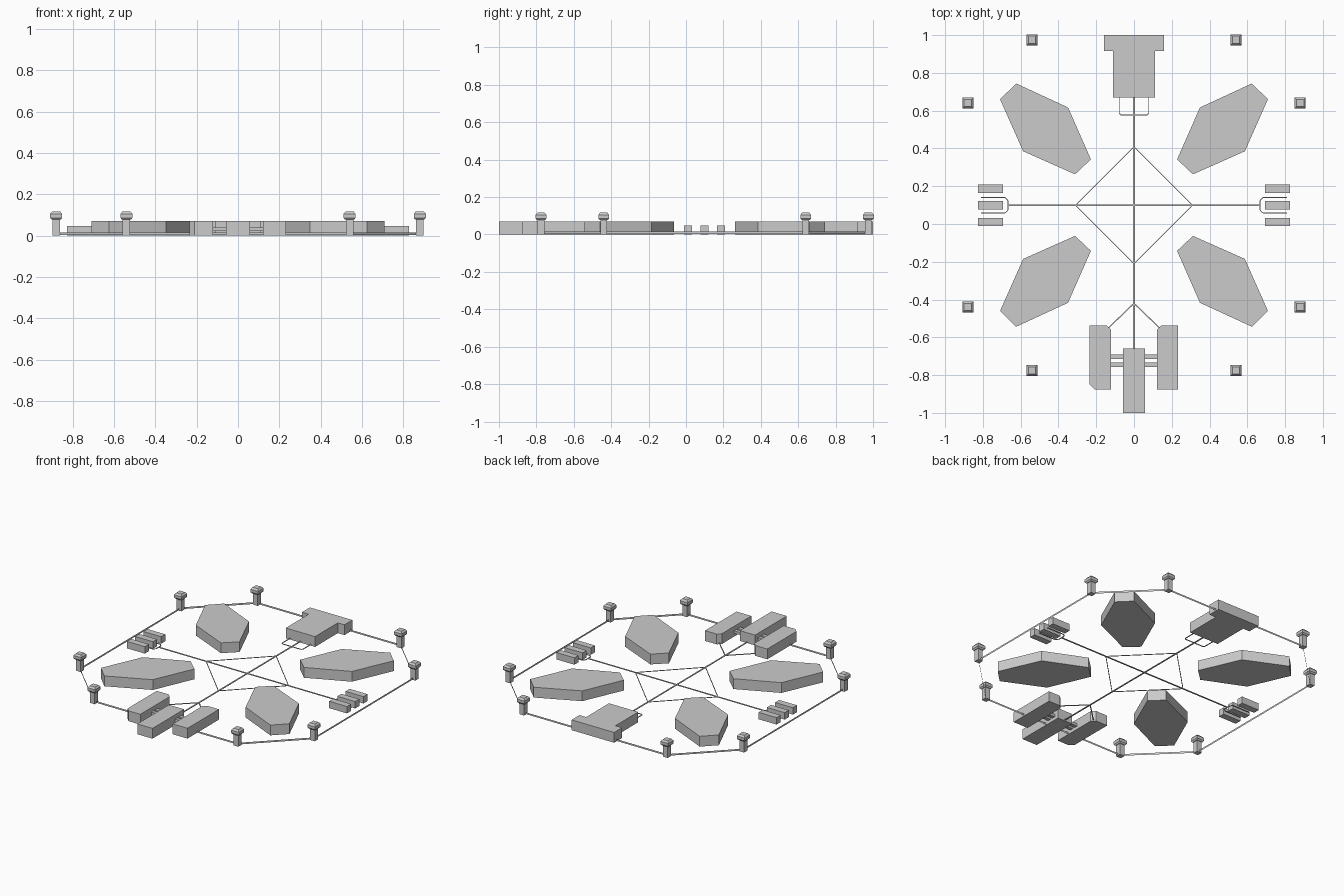
import bpy, bmesh
from mathutils import Vector

if "Cube" in bpy.data.objects:
    bpy.data.objects.remove(bpy.data.objects["Cube"])

CY = 0.1     # symmetry line of the arena floor
TOP = 0.07   # height of the large blocks


def finish(bm, name, fix=True):
    if fix:
        bmesh.ops.recalc_face_normals(bm, faces=bm.faces)
    me = bpy.data.meshes.new(name)
    bm.to_mesh(me)
    bm.free()
    ob = bpy.data.objects.new(name, me)
    bpy.context.collection.objects.link(ob)
    return ob


def add_prism(bm, pts, z0, z1):
    lo = [bm.verts.new((x, y, z0)) for x, y in pts]
    hi = [bm.verts.new((x, y, z1)) for x, y in pts]
    n = len(pts)
    bm.faces.new(lo[::-1])
    bm.faces.new(hi)
    for i in range(n):
        j = (i + 1) % n
        bm.faces.new((lo[i], lo[j], hi[j], hi[i]))


def prism(name, pts, z1, z0=0.0):
    bm = bmesh.new()
    add_prism(bm, pts, z0, z1)
    return finish(bm, name)


def rect(x0, x1, y0, y1):
    return [(x0, y0), (x1, y0), (x1, y1), (x0, y1)]


def line(name, pts, width, closed=False, z0=0.006, z1=0.01):
    """Thin floor marking following a polyline."""
    bm = bmesh.new()
    ends = list(zip(pts, pts[1:] + (pts[:1] if closed else [])))
    if not closed:
        ends = ends[:len(pts) - 1]
    for a, b in ends:
        a, b = Vector(a), Vector(b)
        d = (b - a).normalized() * width / 2
        n = Vector((-d.y, d.x))
        add_prism(bm, [a + n, a - n, b - n, b + n], z0, z1)
    return finish(bm, name)


def mir(pts, sx, sy=1):
    return [(x * sx, CY + (y - CY) * sy) for x, y in pts]


# four slanted hexagonal buildings
hexa = [(0.624, 0.744), (0.709, 0.66), (0.587, 0.385),
        (0.312, 0.263), (0.228, 0.342), (0.349, 0.617)]
for sx in (-1, 1):
    for sy in (-1, 1):
        prism("hex_building", mir(hexa, sx, sy), TOP)

# T-shaped rear building
prism("rear_building", [(-0.16, 1), (-0.16, 0.915), (-0.11, 0.915), (-0.11, 0.67),
                        (0.11, 0.67), (0.11, 0.915), (0.16, 0.915), (0.16, 1)], TOP)

# front building trio with linking bridges
prism("front_centre_building", rect(-0.057, 0.057, -1.0, -0.66), TOP)
prism("front_right_building", [(0.122, -0.56), (0.145, -0.537), (0.233, -0.537),
                               (0.233, -0.875), (0.122, -0.875)], TOP)
prism("front_left_building", [(-0.122, -0.56), (-0.145, -0.537), (-0.235, -0.537),
                              (-0.235, -0.85), (-0.21, -0.875), (-0.122, -0.875)], TOP)
for sx in (-1, 1):
    for y in (-0.703, -0.744):
        prism("bridge", mir(rect(0.055, 0.124, y - 0.012, y + 0.012), sx), 0.04, 0.022)

# small side blocks and their bracket paths
for sx in (-1, 1):
    for y in (0.187, 0.099, 0.011):
        prism("side_block", mir(rect(0.693, 0.827, y - 0.022, y + 0.022), sx), 0.047)
    br = [(0.81, 0.14), (0.682, 0.14), (0.667, 0.125),
          (0.667, 0.073), (0.682, 0.058), (0.81, 0.058)]
    line("side_bracket_path", mir(br, sx), 0.005)
    line("front_branch_path", mir([(0, -0.42), (0.135, -0.55)], sx), 0.006)
line("rear_bracket_path", [(-0.078, 0.68), (-0.078, 0.585), (-0.068, 0.577),
                           (0.068, 0.577), (0.078, 0.585), (0.078, 0.68)], 0.005)

# main cross and central diamond
line("cross_path_x", [(-0.667, CY), (0.667, CY)], 0.009)
line("cross_path_y", [(0, -0.67), (0, 0.68)], 0.009)
line("diamond_path", [(0.31, CY), (0, CY + 0.31), (-0.31, CY), (0, CY - 0.31)], 0.004, True)

# corner posts with bevelled square caps
PROFILE = [(0.018, 0), (0.018, 0.077), (0.022, 0.077), (0.029, 0.086),
           (0.029, 0.105), (0.019, 0.117)]
corners = [(0.88, 0.64), (0.54, 0.975), (-0.54, 0.975), (-0.88, 0.64),
           (-0.88, -0.44), (-0.54, -0.775), (0.54, -0.775), (0.88, -0.44)]
for cx, cy in corners:
    bm = bmesh.new()
    rings = [[bm.verts.new((cx + sx * r, cy + sy * r, z))
              for sx, sy in ((-1, -1), (1, -1), (1, 1), (-1, 1))] for r, z in PROFILE]
    bm.faces.new(rings[0][::-1])
    bm.faces.new(rings[-1])
    for a, b in zip(rings, rings[1:]):
        for i in range(4):
            j = (i + 1) % 4
            bm.faces.new((a[i], a[j], b[j], b[i]))
    finish(bm, "corner_post")

# low octagonal boundary strip between the posts
bm = bmesh.new()
lo = [bm.verts.new((x, y, 0.003)) for x, y in corners]
hi = [bm.verts.new((x, y, 0.015)) for x, y in corners]
for i in range(8):
    j = (i + 1) % 8
    bm.faces.new((lo[j], lo[i], hi[i], hi[j]))
finish(bm, "boundary_strip", False)
